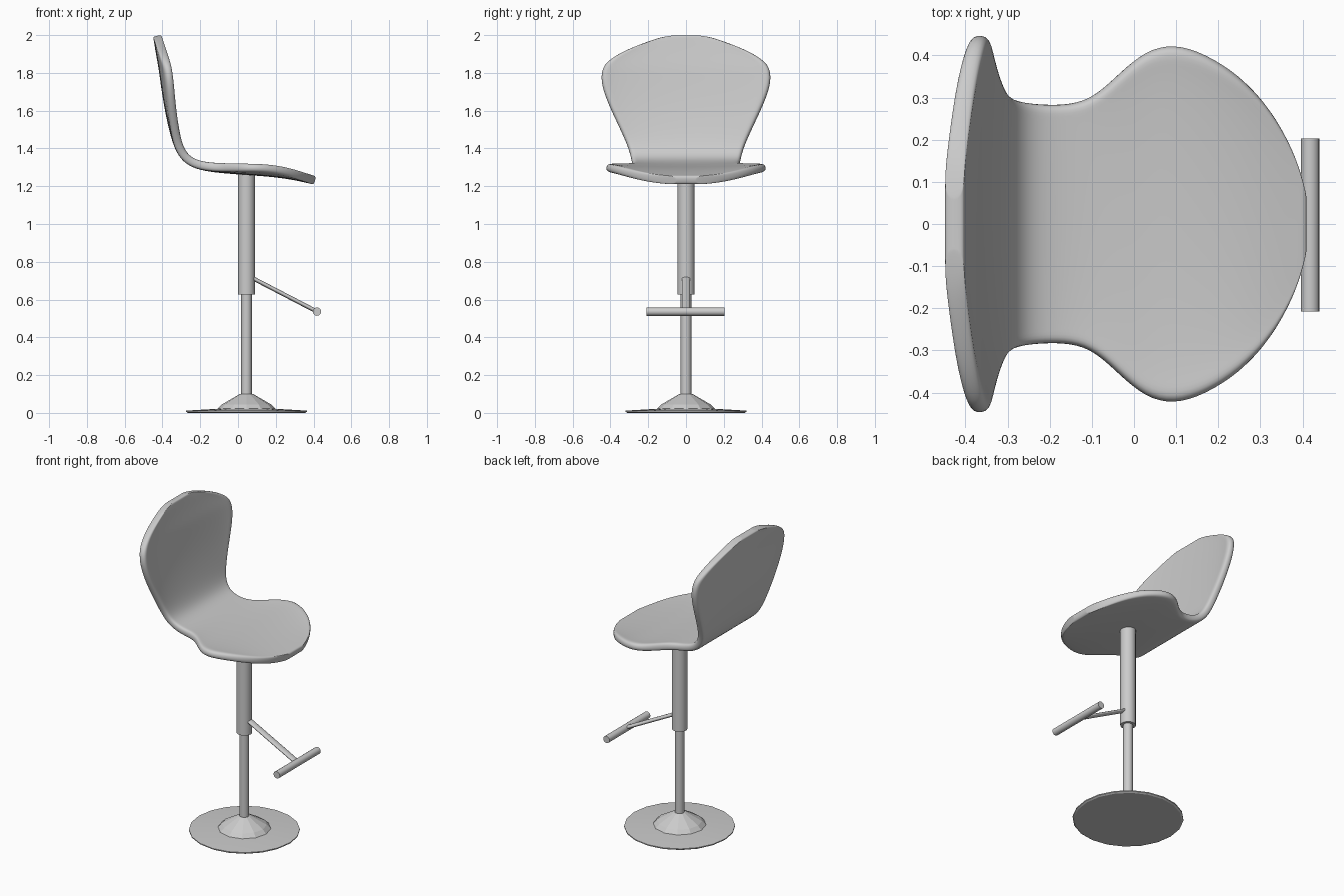
import bpy, bmesh, math
from mathutils import Vector

if "Cube" in bpy.data.objects:
    bpy.data.objects.remove(bpy.data.objects["Cube"])

CX = 0.045  # pedestal axis


def make_object(name, bm, smooth=None):
    bmesh.ops.recalc_face_normals(bm, faces=bm.faces)
    me = bpy.data.meshes.new(name)
    bm.to_mesh(me)
    bm.free()
    ob = bpy.data.objects.new(name, me)
    bpy.context.collection.objects.link(ob)
    bpy.ops.object.select_all(action='DESELECT')
    ob.select_set(True)
    bpy.context.view_layer.objects.active = ob
    if smooth:
        bpy.ops.object.shade_smooth_by_angle(angle=math.radians(smooth))
    return ob


def lathe(name, profile, sides, smooth=None):
    """Closed solid turned around the pedestal axis from (radius, z) points."""
    bm = bmesh.new()
    rings = [[bm.verts.new((CX + r * math.cos(2 * math.pi * i / sides),
                            r * math.sin(2 * math.pi * i / sides), z))
              for i in range(sides)] for r, z in profile]
    for a, b in zip(rings, rings[1:]):
        for i in range(sides):
            j = (i + 1) % sides
            bm.faces.new((a[i], a[j], b[j], b[i]))
    bm.faces.new(rings[0][::-1])
    bm.faces.new(rings[-1])
    return make_object(name, bm, smooth)


def rod(name, a, b, radius, sides=16, flat=1.0):
    """Cylinder from a to b; flat squashes it across its sideways normal."""
    a, b = Vector(a), Vector(b)
    bm = bmesh.new()
    bmesh.ops.create_cone(bm, cap_ends=True, segments=sides, radius1=radius,
                          radius2=radius, depth=(b - a).length)
    for v in bm.verts:
        v.co.x *= flat
    ob = make_object(name, bm, 40)
    ob.rotation_euler = (b - a).to_track_quat('Z', 'Y').to_euler()
    ob.location = (a + b) / 2
    return ob


# Seat shell stations from top of back to front of seat: x, z, half width, edge lift
stations = [
    (-0.427, 1.997, 0.06, 0.0), (-0.425, 1.985, 0.14, 0.0), (-0.421, 1.96, 0.215, 0.006),
    (-0.413, 1.91, 0.335, 0.016), (-0.404, 1.86, 0.410, 0.025), (-0.397, 1.82, 0.440, 0.030),
    (-0.389, 1.76, 0.446, 0.030), (-0.379, 1.69, 0.430, 0.026), (-0.364, 1.60, 0.393, 0.018),
    (-0.340, 1.49, 0.340, 0.008), (-0.314, 1.405, 0.302, 0.0), (-0.278, 1.346, 0.287, 0.0),
    (-0.220, 1.314, 0.280, 0.0), (-0.150, 1.300, 0.280, 0.003), (-0.090, 1.293, 0.300, 0.008),
    (-0.020, 1.287, 0.370, 0.014), (0.040, 1.282, 0.415, 0.018), (0.110, 1.278, 0.423, 0.022),
    (0.190, 1.271, 0.388, 0.022), (0.260, 1.262, 0.338, 0.017), (0.320, 1.251, 0.272, 0.009),
    (0.365, 1.241, 0.195, 0.003), (0.392, 1.235, 0.125, 0.0), (0.409, 1.231, 0.05, 0.0)]
N = 6
bm = bmesh.new()
rows = []
for k, (x, z, w, lift) in enumerate(stations):
    p, q = stations[max(k - 1, 0)], stations[min(k + 1, len(stations) - 1)]
    t = Vector((q[0] - p[0], 0, q[1] - p[1])).normalized()
    normal = Vector((-t.z, 0, t.x))
    row = []
    for i in range(-N, N + 1):
        u = i / N
        y = 1.012 * w * (0.5 * u + 0.5 * math.sin(u * math.pi / 2))
        row.append(bm.verts.new(Vector((x, y, z)) + normal * lift * u * u))
    rows.append(row)
for a, b in zip(rows, rows[1:]):
    for i in range(2 * N):
        bm.faces.new((a[i], a[i + 1], b[i + 1], b[i]))
seat = make_object("seat_shell", bm)
seat.data.shade_smooth()
sol = seat.modifiers.new("thickness", 'SOLIDIFY')
sol.thickness = 0.046
sol.offset = 0
sub = seat.modifiers.new("smooth", 'SUBSURF')
sub.levels = sub.render_levels = 2

# Pedestal: floor disc with cone, inner pole, outer sleeve
lathe("base_disc", [(0.31, 0.0), (0.32, 0.006), (0.32, 0.012), (0.15, 0.022)], 20, 30)
lathe("base_cone", [(0.16, 0.015), (0.13, 0.045), (0.035, 0.1)], 12)
lathe("inner_pole", [(0.028, 0.08), (0.028, 0.65)], 16, 40)
lathe("outer_sleeve", [(0.045, 0.628), (0.045, 1.275)], 20, 40)

# Footrest: slanted arm and crossbar
rod("footrest_arm", (0.07, 0, 0.717), (0.415, 0, 0.538), 0.022, 12, 1.0).scale = (1, 1, 1)
arm = bpy.data.objects["footrest_arm"]
d = Vector((0.345, 0, -0.179))
arm.rotation_euler = (0, math.atan2(d.x, d.z), 0)
arm.scale.x = 0.5
rod("footrest_bar", (0.418, -0.208, 0.536), (0.418, 0.203, 0.536), 0.022)
